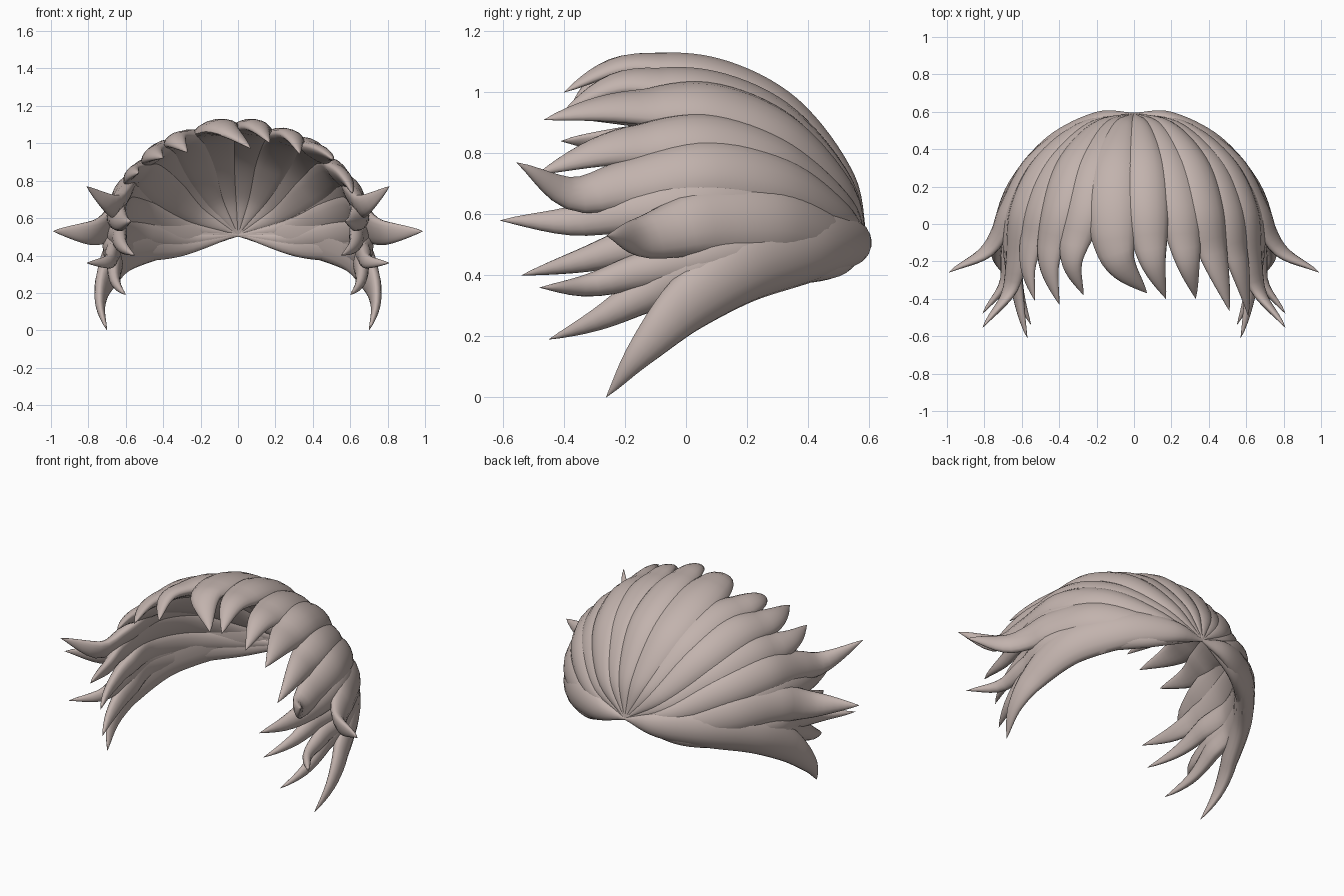
import bpy, bmesh, math
from mathutils import Vector

if "Cube" in bpy.data.objects:
    bpy.data.objects.remove(bpy.data.objects["Cube"])

C = Vector((0, -0.05, 0.45))      # centre of the head dome
R = Vector((0.75, 0.66, 0.685))   # radii of the head dome
ROOT = Vector((0, 0.595, 0.51))   # whorl where all locks meet
PHI = (25, 52, 78, 102)           # stations from the whorl to the front
SIDES, STEPS = 16, 36

hair = bpy.data.materials.new("dusty_hair")
hair.diffuse_color = (0.54, 0.45, 0.42, 1)
hair.use_nodes = True
hair.node_tree.nodes["Principled BSDF"].inputs["Base Color"].default_value = hair.diffuse_color


def dome(theta, phi):
    t, p = math.radians(theta), math.radians(phi)
    return C + Vector((R.x * math.cos(t) * math.sin(p), R.y * math.cos(p),
                       R.z * math.sin(t) * math.sin(p)))


def normal(p):
    # dome normal, continued straight forward past the face line
    d = p - C
    return Vector((d.x / R.x ** 2, max(d.y, -0.08) / R.y ** 2, d.z / R.z ** 2)).normalized()


def catmull(pts, s):
    q = [2 * pts[0] - pts[1]] + pts + [2 * pts[-1] - pts[-2]]
    i = min(int(s), len(pts) - 2)
    s -= i
    a, b, c, d = q[i:i + 4]
    return 0.5 * (2 * b + (c - a) * s + (2 * a - 5 * b + 4 * c - d) * s * s
                  + (3 * b - a - 3 * c + d) * s ** 3)


def even_path(pts):
    # smooth path resampled at equal distances
    n = 400
    fine = [catmull(pts, (len(pts) - 1) * i / n) for i in range(n + 1)]
    dist = [0.0]
    for a, b in zip(fine, fine[1:]):
        dist.append(dist[-1] + (b - a).length)
    out, j = [], 0
    for k in range(STEPS + 1):
        goal = dist[-1] * k / STEPS
        while j < n - 1 and dist[j + 1] < goal:
            j += 1
        out.append(fine[j].lerp(fine[j + 1], (goal - dist[j]) / (dist[j + 1] - dist[j])))
    return out


def lock(name, pts, width, sink=0.0, peak=1.08, top=0.06, bottom=0.045, flip=1):
    path = even_path([ROOT] + [Vector(p) for p in pts])
    bm = bmesh.new()
    rings = []
    for k, p in enumerate(path):
        t = k / STEPS
        tan = (path[min(k + 1, STEPS)] - path[max(k - 1, 0)]).normalized()
        side = tan.cross(normal(p)).normalized()
        n = side.cross(tan)
        f = max(math.sin(math.pi * t ** peak), 0.0) ** 0.9
        f = max(f, 0.06 * (1 - t) + 0.004)
        w, h = width * f, f ** 0.8
        centre = p - n * (top * h + sink * min(1, 3 * t) * (1 - t ** 4))
        if t > 0.75:   # tip settles on the exact end point
            centre = centre.lerp(p, (t - 0.75) / 0.25)
        ring = []
        for j in range(SIDES):
            a = 2 * math.pi * j / SIDES
            u, v = math.cos(a), math.sin(a)
            # domed top, flatter underside, edges bent around the head
            lift = v * h * (top if v > 0 else bottom) - (w * u) ** 2 / 1.4
            co = centre + side * (w * u) + n * lift
            ring.append(bm.verts.new((co.x * flip, co.y, max(co.z, 0))))
        rings.append(ring)
    for r0, r1 in zip(rings, rings[1:]):
        for j in range(SIDES):
            bm.faces.new((r0[j], r0[(j + 1) % SIDES], r1[(j + 1) % SIDES], r1[j]))
    bm.faces.new(rings[0])
    bm.faces.new(rings[-1])
    bmesh.ops.recalc_face_normals(bm, faces=bm.faces)
    me = bpy.data.meshes.new(name)
    bm.to_mesh(me)
    bm.free()
    me.materials.append(hair)
    ob = bpy.data.objects.new(name, me)
    bpy.context.collection.objects.link(ob)
    bpy.ops.object.select_all(action='DESELECT')
    ob.select_set(True)
    bpy.context.view_layer.objects.active = ob
    bpy.ops.object.shade_smooth_by_angle(angle=math.radians(50))


def on_dome(thetas):
    return [dome(t, p) for t, p in zip(thetas, PHI)]


# Locks over the crown: angles along the dome, tip, half width, sink
crown = [
    ("crown_lock_middle", (101, 101, 100, 97), (0.07, -0.37, 0.97), 0.145, 0.0),
    ("crown_lock_right_1", (84, 84, 84, 82), (0.17, -0.40, 1.00), 0.125, 0.0),
    ("crown_lock_right_2", (69, 69, 68, 66), (0.33, -0.40, 0.94), 0.125, 0.012),
    ("crown_lock_right_3", (55, 56, 56, 52), (0.51, -0.465, 0.91), 0.125, 0.0),
    ("crown_lock_right_4", (41, 41, 41, 37), (0.61, -0.49, 0.73), 0.115, 0.012),
    ("crown_lock_left_1", (115, 114, 114, 118), (-0.27, -0.38, 0.95), 0.12, 0.01),
    ("crown_lock_left_2", (127, 126, 126, 130), (-0.40, -0.43, 0.92), 0.12, 0.0),
    ("crown_lock_left_3", (140, 139, 139, 143), (-0.53, -0.41, 0.84), 0.12, 0.015),
]
for name, thetas, tip, width, sink in crown:
    lock(name, on_dome(thetas) + [tip], width, sink)

# Side locks, mirrored left and right
for side, flip in (("right", 1), ("left", -1)):
    lock("temple_lock_" + side, on_dome((29, 30, 29, 24)) +
         [(0.69, -0.37, 0.675), (0.81, -0.555, 0.77)], 0.115, flip=flip)
    lock("inner_temple_lock_" + side, on_dome((22, 21, 20, 16)) +
         [(0.64, -0.38, 0.585), (0.57, -0.61, 0.58)], 0.10, 0.02, flip=flip)
    lock("ear_lock_" + side, on_dome((14, 15, 12)) +
         [(0.80, -0.13, 0.53), (0.99, -0.26, 0.53)], 0.125, flip=flip)
    lock("inner_ear_lock_" + side, on_dome((8, 8, 7)) +
         [(0.70, -0.15, 0.51), (0.64, -0.34, 0.45), (0.55, -0.54, 0.40)],
         0.085, 0.03, flip=flip)
    lock("cheek_lock_" + side, on_dome((4, 4, 1)) +
         [(0.72, -0.15, 0.41), (0.71, -0.32, 0.365), (0.81, -0.48, 0.36)],
         0.085, 0.02, flip=flip)
    lock("jaw_lock_" + side, on_dome((0, 0, -2)) +
         [(0.71, -0.12, 0.34), (0.67, -0.28, 0.255), (0.60, -0.45, 0.19)],
         0.09, 0.02, flip=flip)
    # Broad bottom lock along the nape
    lock("nape_lock_" + side,
         [(0.20, 0.60, 0.515), (0.46, 0.47, 0.51), (0.66, 0.24, 0.44),
          (0.745, 0.02, 0.30), (0.75, -0.14, 0.15), (0.70, -0.262, 0.0)],
         0.13, 0.0, peak=0.87, top=0.065, bottom=0.05, flip=flip)
